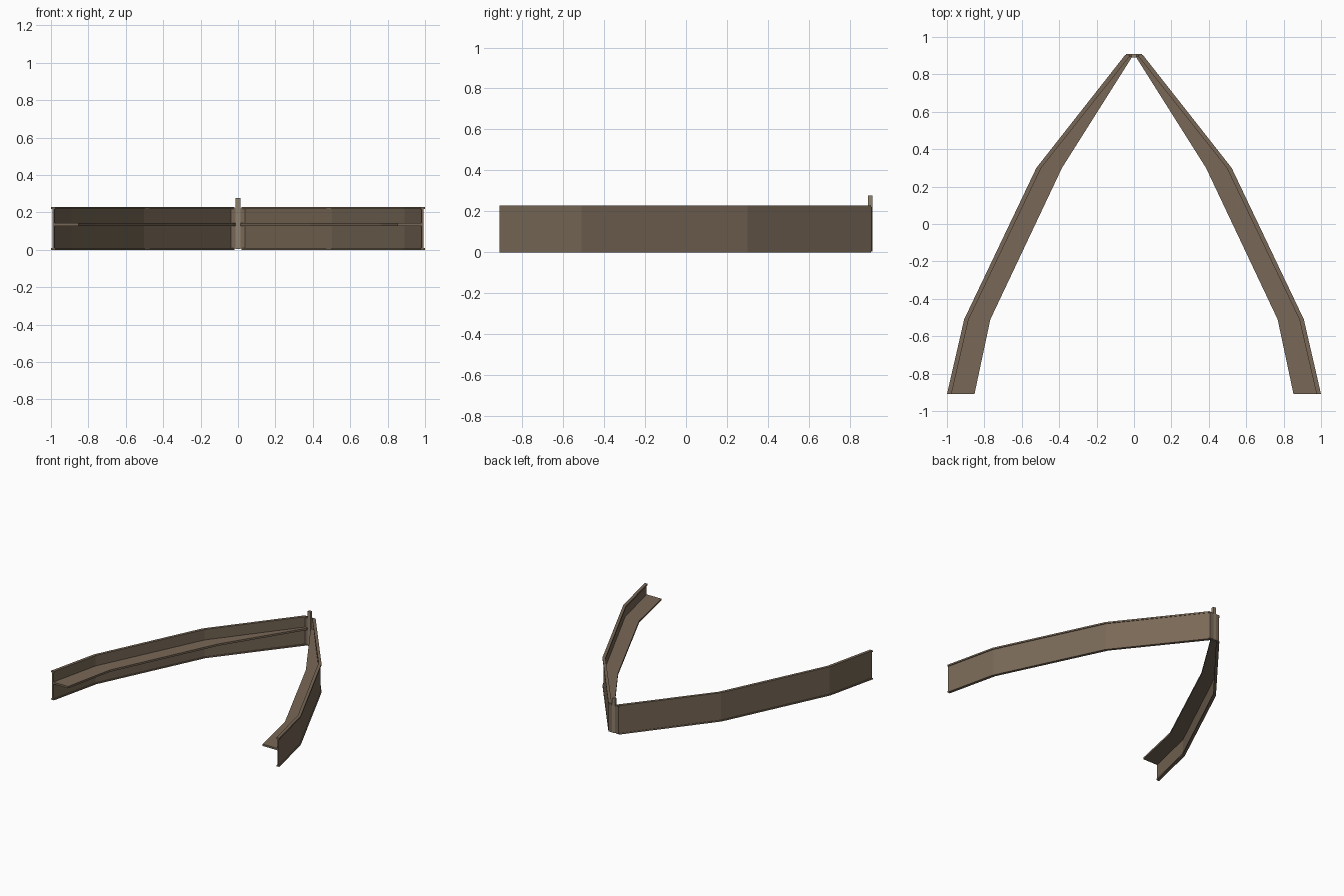
import bpy, bmesh

if "Cube" in bpy.data.objects:
    bpy.data.objects.remove(bpy.data.objects["Cube"])


def material(name, rgb):
    m = bpy.data.materials.new(name)
    m.diffuse_color = (*rgb, 1)
    m.use_nodes = True
    m.node_tree.nodes["Principled BSDF"].inputs["Base Color"].default_value = m.diffuse_color
    return m


timber = material("timber", (0.19, 0.14, 0.095))
pale_timber = material("pale_timber", (0.28, 0.22, 0.15))

# Outer edge of one side in plan: (x, y) from open end to tip
OUTLINE = [(1.0, -0.91), (0.908, -0.51), (0.522, 0.30), (0.048, 0.908)]


def strip(name, outer, inner, z0, z1, mat, tip_y=0.908):
    """Loft a rectangular section along the outline, mirrored across x = 0."""
    bm = bmesh.new()
    rings = []
    for i, (x, y) in enumerate(OUTLINE):
        y = tip_y if i == len(OUTLINE) - 1 else y
        a, b = x - outer[i], x - inner[i]
        rings.append([bm.verts.new(p) for p in
                      ((a, y, z0), (b, y, z0), (b, y, z1), (a, y, z1))])
    for r, s in zip(rings, rings[1:]):
        for k in range(4):
            n = (k + 1) % 4
            bm.faces.new((r[k], r[n], s[n], s[k]))
    bm.faces.new(rings[0])
    bm.faces.new(rings[-1][::-1])
    bmesh.ops.recalc_face_normals(bm, faces=bm.faces)
    mesh = bpy.data.meshes.new(name)
    bm.to_mesh(mesh)
    bm.free()
    mesh.materials.append(mat)
    ob = bpy.data.objects.new(name, mesh)
    bpy.context.collection.objects.link(ob)
    ob.modifiers.new("mirror", 'MIRROR')
    return ob


def box(name, lo, hi, mat):
    bpy.ops.mesh.primitive_cube_add(
        size=1, location=[(a + b) / 2 for a, b in zip(lo, hi)])
    ob = bpy.context.object
    ob.name = name
    ob.scale = [b - a for a, b in zip(lo, hi)]
    ob.data.materials.append(mat)


# Side walls
strip("hull_wall", [0.007] * 4, [0.018, 0.018, 0.02, 0.022], 0.005, 0.222, timber)

# Thin cap rails along the top and bottom edges
rail_in = [0.024, 0.024, 0.026, 0.03]
strip("top_rail", [0] * 4, rail_in, 0.217, 0.229, timber, 0.903)
strip("bottom_rail", [0] * 4, rail_in, 0.0, 0.01, timber, 0.903)

# Inner walkway ledge
strip("inner_ledge", [0.012] * 4, [0.147, 0.14, 0.137, 0.042], 0.128, 0.143, timber, 0.9)

# Stem panel joining both sides, and the post at the tip
box("stem_panel", (-0.042, 0.894, 0.008), (0.042, 0.908, 0.22), timber)
box("stem_post", (-0.013, 0.89, 0.004), (0.013, 0.91, 0.276), pale_timber)
